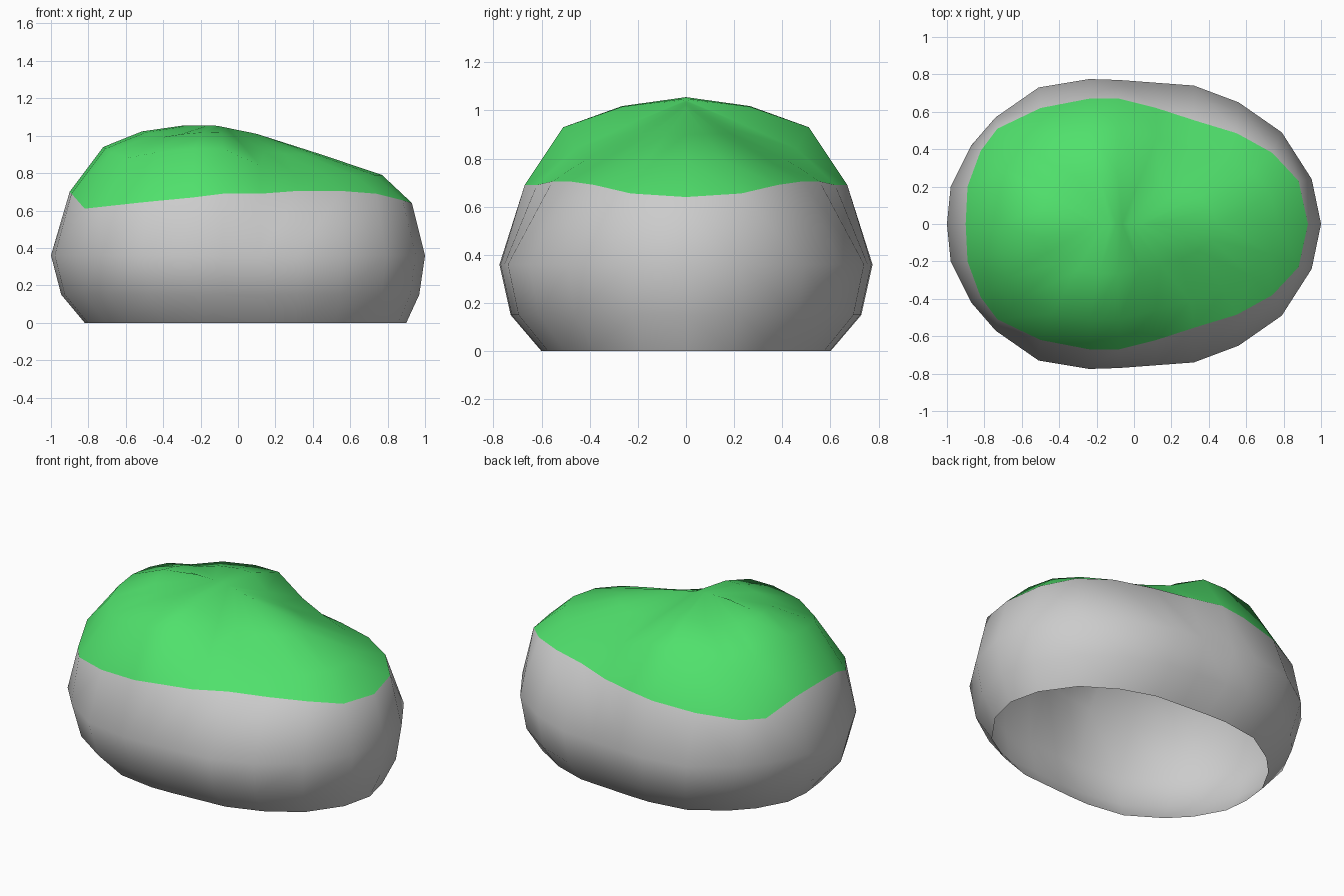
import bpy
from mathutils import Vector

if "Cube" in bpy.data.objects:
    bpy.data.objects.remove(bpy.data.objects["Cube"])

# Half outlines running from the left end to the right end (back half, mirrored later)
belly = [(-1, 0), (-.98, .2), (-.87, .42), (-.74, .57), (-.51, .73), (-.24, .775), (-.08, .77),
         (.12, .755), (.32, .74), (.56, .65), (.79, .49), (.95, .24), (1, 0)]
rim = [(-.9, 0, .7), (-.89, .2, .69), (-.82, .39, .61), (-.73, .51, .62), (-.5, .62, .645),
       (-.24, .67, .67), (-.08, .67, .69), (.12, .62, .69), (.32, .555, .705), (.55, .485, .705),
       (.74, .38, .69), (.88, .23, .655), (.93, 0, .64)]
crown = [(-.72, 0, .94), (-.71, .15, .93), (-.68, .29, .91), (-.6, .4, .88), (-.44, .48, .91),
         (-.24, .51, .93), (-.08, .51, .93), (.12, .46, .84), (.3, .41, .8), (.48, .36, .78),
         (.63, .28, .785), (.73, .16, .79), (.77, 0, .79)]
COLS = len(rim)


def ring(sx, sy, shift, z):
    return [Vector((x * sx + shift, y * sy, z)) for x, y in belly]


# Ridge line along the top, and the shoulder ring between crown and ridge
rim = [Vector(p) for p in rim]
crown = [Vector(p) for p in crown]
ridge = []
for i in range(COLS):
    x = -.29 + .39 * i / (COLS - 1)
    ridge.append(Vector((x, 0, min(1.055, 1.055 - (x + .12) * .205))))
shoulder = [a.lerp(b, .48) + Vector((0, 0, .028 if i < 7 else .003))
            for i, (a, b) in enumerate(zip(crown, ridge))]


def shell(name, rows):
    """Skin rows of points, mirrored front to back, shaded smooth."""
    verts = [p for row in rows for p in row]
    faces = [(r * COLS + c, (r + 1) * COLS + c, (r + 1) * COLS + c + 1, r * COLS + c + 1)
             for r in range(len(rows) - 1) for c in range(COLS - 1)]
    mesh = bpy.data.meshes.new(name)
    mesh.from_pydata(verts, [], faces)
    mesh.polygons.foreach_set("use_smooth", [True] * len(faces))
    obj = bpy.data.objects.new(name, mesh)
    bpy.context.collection.objects.link(obj)
    mirror = obj.modifiers.new("Mirror", 'MIRROR')
    mirror.use_axis = (False, True, False)
    mirror.merge_threshold = .001
    return obj


# Rock: open underneath, its top sitting just below the moss
under = Vector((0, 0, -.025))
top = [[p + under for p in row] for row in (crown, shoulder, ridge)]
shell("rock", [ring(.86, .775, .04, 0), ring(.957, .94, .012, .15), ring(1, 1, 0, .36), rim] + top)

# Moss cap
moss = shell("moss", [rim, crown, shoulder, ridge])
green = bpy.data.materials.new("moss_green")
green.diffuse_color = (.08, .75, .15, 1)
green.use_nodes = True
green.node_tree.nodes["Principled BSDF"].inputs["Base Color"].default_value = green.diffuse_color
moss.data.materials.append(green)
